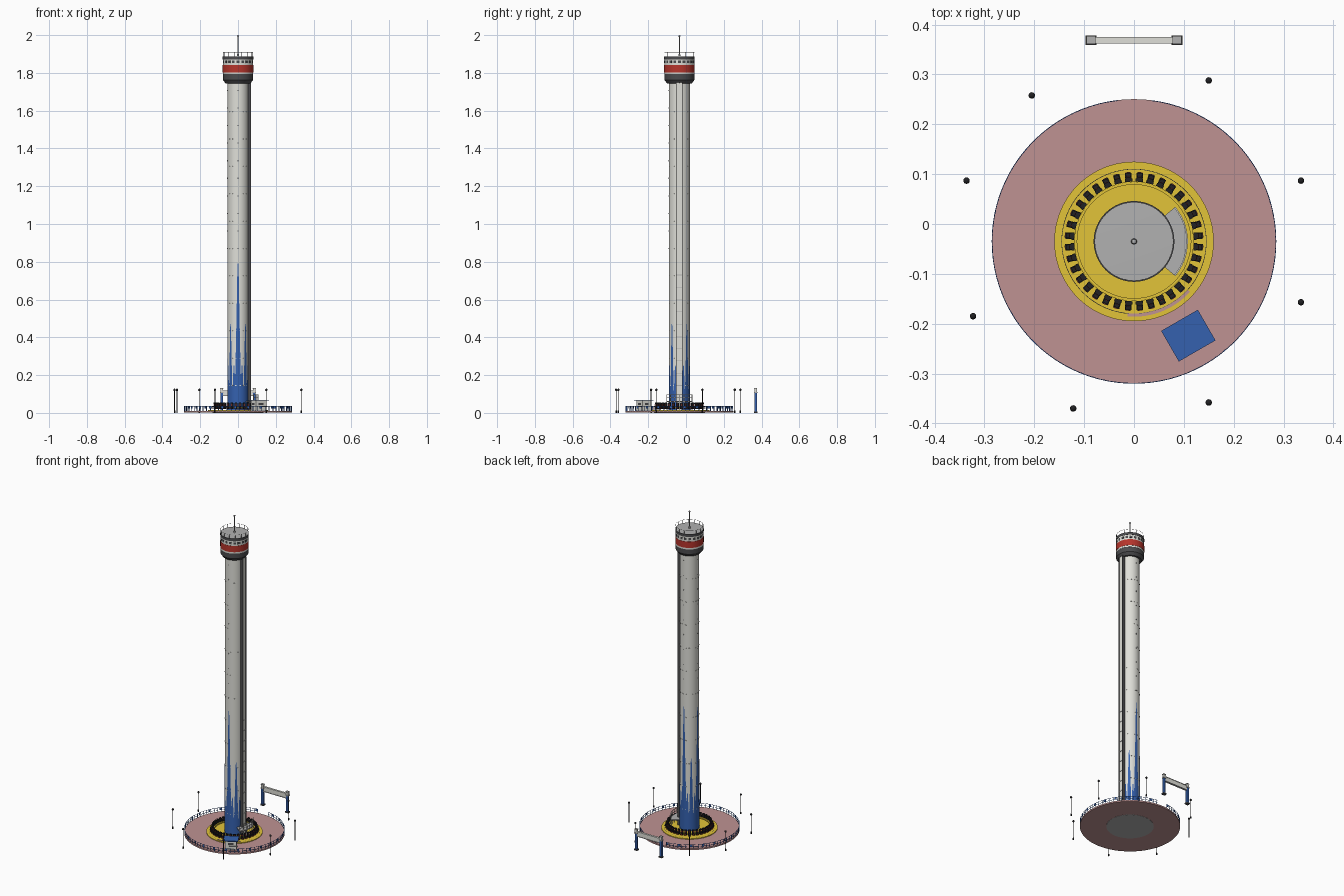
import bpy, bmesh, math
from mathutils import Matrix, Vector

if "Cube" in bpy.data.objects:
    bpy.data.objects.remove(bpy.data.objects["Cube"])

AXIS = Vector((0, -0.035, 0))  # tower axis


def material(name, r, g, b):
    m = bpy.data.materials.new(name)
    m.use_nodes = True
    m.diffuse_color = (r, g, b, 1)
    m.node_tree.nodes["Principled BSDF"].inputs["Base Color"].default_value = (r, g, b, 1)
    return m


WHITE = material("warm white", .74, .74, .69)
GREY = material("roof grey", .44, .44, .44)
DARK = material("dark grey", .07, .07, .075)
BLACK = material("black", .015, .015, .017)
BLUE = material("blue", .035, .12, .43)
RED = material("red", .47, .035, .025)
YELLOW = material("yellow", .76, .55, .04)
PINK = material("pink paving", .52, .29, .29)


def finish(bm, name, mats, smooth=False, origin=AXIS):
    bmesh.ops.recalc_face_normals(bm, faces=bm.faces)
    mesh = bpy.data.meshes.new(name)
    bm.to_mesh(mesh)
    bm.free()
    ob = bpy.data.objects.new(name, mesh)
    ob.location = origin
    bpy.context.collection.objects.link(ob)
    for m in mats:
        mesh.materials.append(m)
    if smooth:
        bpy.ops.object.select_all(action='DESELECT')
        ob.select_set(True)
        bpy.context.view_layer.objects.active = ob
        bpy.ops.object.shade_smooth_by_angle(angle=math.radians(35))
    return ob


def lathe(name, profile, mat, steps=64):
    """Turn (radius, z) points around the tower axis."""
    bm = bmesh.new()
    vs = [bm.verts.new((r, 0, z)) for r, z in profile]
    es = [bm.edges.new(p) for p in zip(vs, vs[1:])]
    bmesh.ops.spin(bm, geom=vs + es, cent=(0, 0, 0), axis=(0, 0, 1),
                   angle=math.tau, steps=steps, use_duplicate=False)
    bmesh.ops.remove_doubles(bm, verts=bm.verts, dist=1e-5)
    return finish(bm, name, [mat], True)


def add_box(bm, at, size, turn=0.0, index=0):
    mx = Matrix.Translation(at) @ Matrix.Rotation(turn, 4, 'Z') @ Matrix.Diagonal((*size, 1))
    for v in bmesh.ops.create_cube(bm, size=1, matrix=mx)["verts"]:
        for f in v.link_faces:
            f.material_index = index


def boxes(name, items, mats, origin=AXIS):
    bm = bmesh.new()
    for item in items:
        add_box(bm, *item)
    return finish(bm, name, mats, origin=origin)


def around(angles, radius, z, size, index=0):
    """Boxes facing outwards around the axis; size is radial, tangential, vertical."""
    return [((radius * math.cos(a), radius * math.sin(a), z), size, a, index) for a in angles]


def arc(name, r0, r1, z0, z1, start, end, mat, steps=32):
    """Sector of a flat ring, angles in degrees."""
    bm = bmesh.new()
    a, b = math.radians(start), math.radians(end)
    f = bm.faces.new([bm.verts.new((r * math.cos(a), r * math.sin(a), z))
                      for r, z in ((r0, z0), (r1, z0), (r1, z1), (r0, z1))])
    f.copy()
    bmesh.ops.spin(bm, geom=[f], cent=(0, 0, 0), axis=(0, 0, 1), angle=b - a, steps=steps)
    bmesh.ops.remove_doubles(bm, verts=bm.verts, dist=1e-6)
    return finish(bm, name, [mat])


def spread(n, start=0, end=360):
    return [math.radians(start + (end - start) * i / n) for i in range(n)]


# Plaza, foundation, boarding platform and its markings
lathe("plaza", [(0, .001), (.2855, .001), (.2855, .010), (0, .010)], PINK, 96)
lathe("foundation", [(.135, .001), (.135, 0), (0, 0)], GREY)
lathe("boarding_platform", [(.160, .009), (.160, .014), (0, .014)], YELLOW, 96)
lathe("platform_line", [(.1444, .014), (.145, .0144), (.1456, .014)], DARK, 96)
arc("entry_step", .145, .151, .012, .017, -95, -42, PINK)

# Tower shaft with seam rings and small lamps
lathe("tower", [(.055, .010), (.055, 1.76)], WHITE)
lathe("tower_foot", [(.055, .010), (.058, .010), (.058, .018), (.055, .018)], BLUE)
for i in range(1, 12):
    boxes(f"seam_ring_{i}", around(spread(16, 11.25, 371.25), .0553, .145 * i, (.0015, .008, .003)), [WHITE])
boxes("tower_lamps", [b for i in range(10) for b in
      around(spread(4, 90, 450), .055, .87 + .093 * i, (.004, .003, .006))], [DARK])


# Painted spikes rising around the tower foot
def spike_height(a):
    h = .05
    for k in range(16):
        top, width = (.79, 19) if k % 4 == 0 else (.47, 15) if k % 2 == 0 else (.25, 13)
        d = max(0, abs((a - k * 22.5 + 180) % 360 - 180) - 2.8) / width
        if d < 1:
            h = max(h, top * (1 - d) ** 1.3)
    return h


bm = bmesh.new()
cols = []
for i in range(192):
    a = math.radians(i * 360 / 192)
    x, y = .0557 * math.cos(a), .0557 * math.sin(a)
    cols.append((bm.verts.new((x, y, .010)), bm.verts.new((x, y, spike_height(math.degrees(a))))))
for i in range(192):
    p, q = cols[i - 1], cols[i]
    bm.faces.new((p[0], q[0], q[1], p[1]))
finish(bm, "painted_spikes", [BLUE], True)

# Service shaft with dark sides, rails and ladder
boxes("service_shaft", [((.055, 0, .88), (.026, .028, 1.74), 0, 0)]
      + [((.056, s * .0155, .88), (.028, .003, 1.74), 0, 1) for s in (-1, 1)], [WHITE, DARK])
boxes("ladder_rungs", [((.0685, 0, .08 + .065 * i), (.003, .028, .003)) for i in range(11)], [GREY])

# Service balcony
arc("balcony_floor", .056, .108, .058, .064, -40, 40, GREY)
arc("balcony_rail", .105, .108, .094, .097, -40, 40, WHITE)
arc("balcony_mid_rail", .105, .108, .079, .081, -40, 40, WHITE)
boxes("balcony_posts", around(spread(7, -39, 52), .1065, .0535, (.003, .003, .085)), [WHITE])

# Passenger ring with seats
lathe("passenger_ring", [(.114, .022), (.120, .022), (.120, .030), (.114, .030), (.114, .022)], YELLOW)
seats = spread(36, 5, 365)
boxes("seats", around(seats, .123, .036, (.006, .015, .032))
      + around(seats, .131, .026, (.015, .013, .007))
      + around(seats, .126, .050, (.008, .011, .008))
      + around(seats, .132, .034, (.010, .010, .007))
      + around(seats, .1385, .026, (.002, .009, .006), 1)
      + around(seats, .129, .042, (.004, .005, .005), 1), [BLACK, RED])

# Head of the tower
lathe("head_cone", [(.055, 1.745), (.066, 1.745), (.079, 1.762), (.079, 1.793), (.076, 1.793)], DARK)
lathe("head_lower_band", [(.076, 1.793), (.0795, 1.793), (.0795, 1.803), (.076, 1.803)], WHITE)
lathe("head_red_band", [(.076, 1.803), (.081, 1.803), (.081, 1.842), (.076, 1.842)], RED)
lathe("head_window_band", [(.076, 1.842), (.0795, 1.842), (.0795, 1.874), (.076, 1.874)], WHITE)
boxes("head_windows", around(spread(20), .079, 1.858, (.003, .015, .013)), [DARK])
lathe("roof_edge", [(.076, 1.872), (.081, 1.872), (.081, 1.888), (.078, 1.888)], DARK)
lathe("roof", [(.079, 1.8885), (0, 1.890)], GREY)
boxes("roof_railing_posts", around(spread(14), .0785, 1.899, (.0014, .0014, .022)), [DARK])
lathe("roof_railing", [(.078, 1.909), (.079, 1.909), (.079, 1.910), (.078, 1.910), (.078, 1.909)], GREY)
lathe("antenna", [(.006, 1.889), (.006, 1.897), (.0025, 1.90), (.0025, 1.990),
                  (.0055, 1.993), (.0045, 1.998), (0, 2.0)], GREY, 12)

# Perimeter fence, open at the back
for z in (.020, .034):
    arc(f"fence_rail_{round(z * 1000)}", .2840, .2855, z, z + .0015, 97, 443, BLUE, 96)
boxes("fence_posts", around(spread(74, 97, 447), .2845, .0225, (.002, .0025, .026)), [BLUE])
boxes("fence_panels", around(spread(25, 99, 449), .2845, .028, (.0015, .013, .012)), [BLUE])

# Ticket booth
booth = boxes("ticket_booth", [
    ((0, 0, .037), (.064, .052, .056), 0, 0),
    ((0, 0, .067), (.085, .071, .005), 0, 1),
    ((0, 0, .012), (.067, .055, .005), 0, 3),
    ((0, 0, .047), (.032, .0535, .013), 0, 2),
    ((0, 0, .047), (.0655, .022, .013), 0, 2),
    ((.012, -.030, .034), (.044, .010, .003), 0, 3)],
    [WHITE, BLUE, DARK, GREY], (.109, -.224, 0))
booth.rotation_euler.z = math.radians(30)

# Entrance gate behind the plaza
gate = []
for s in (-1, 1):
    gate += [((s * .086, 0, .004), (.022, .019, .008), 0, 2),
             ((s * .086, 0, .055), (.014, .012, .100), 0, 0),
             ((s * .086, 0, .108), (.020, .017, .006), 0, 3),
             ((s * .086, 0, .120), (.015, .013, .018), 0, 1),
             ((s * .086, 0, .131), (.018, .016, .004), 0, 3)]
gate += [((0, 0, .104), (.160, .009, .026), 0, 1),
         ((0, 0, .118), (.160, .013, .003), 0, 1),
         ((0, 0, .090), (.160, .013, .003), 0, 3)]
boxes("entrance_gate", gate, [BLUE, WHITE, DARK, GREY], (0, .369, 0))

# Lamp posts around the plaza
lamps = [(-.205, .258), (.15, .288), (.335, .087), (.335, -.157),
         (.15, -.358), (-.122, -.37), (-.323, -.185), (-.336, .087)]
for i, (x, y) in enumerate(lamps):
    bm = bmesh.new()
    for r, z, h in ((.004, .006, .012), (.0018, .060, .120)):
        bmesh.ops.create_cone(bm, cap_ends=True, segments=10, radius1=r, radius2=r, depth=h,
                              matrix=Matrix.Translation((0, 0, z)))
    bmesh.ops.create_uvsphere(bm, u_segments=14, v_segments=8, radius=.0065,
                              matrix=Matrix.Translation((0, 0, .122)))
    finish(bm, f"lamp_post_{i + 1}", [BLACK], True, (x, y, 0))
